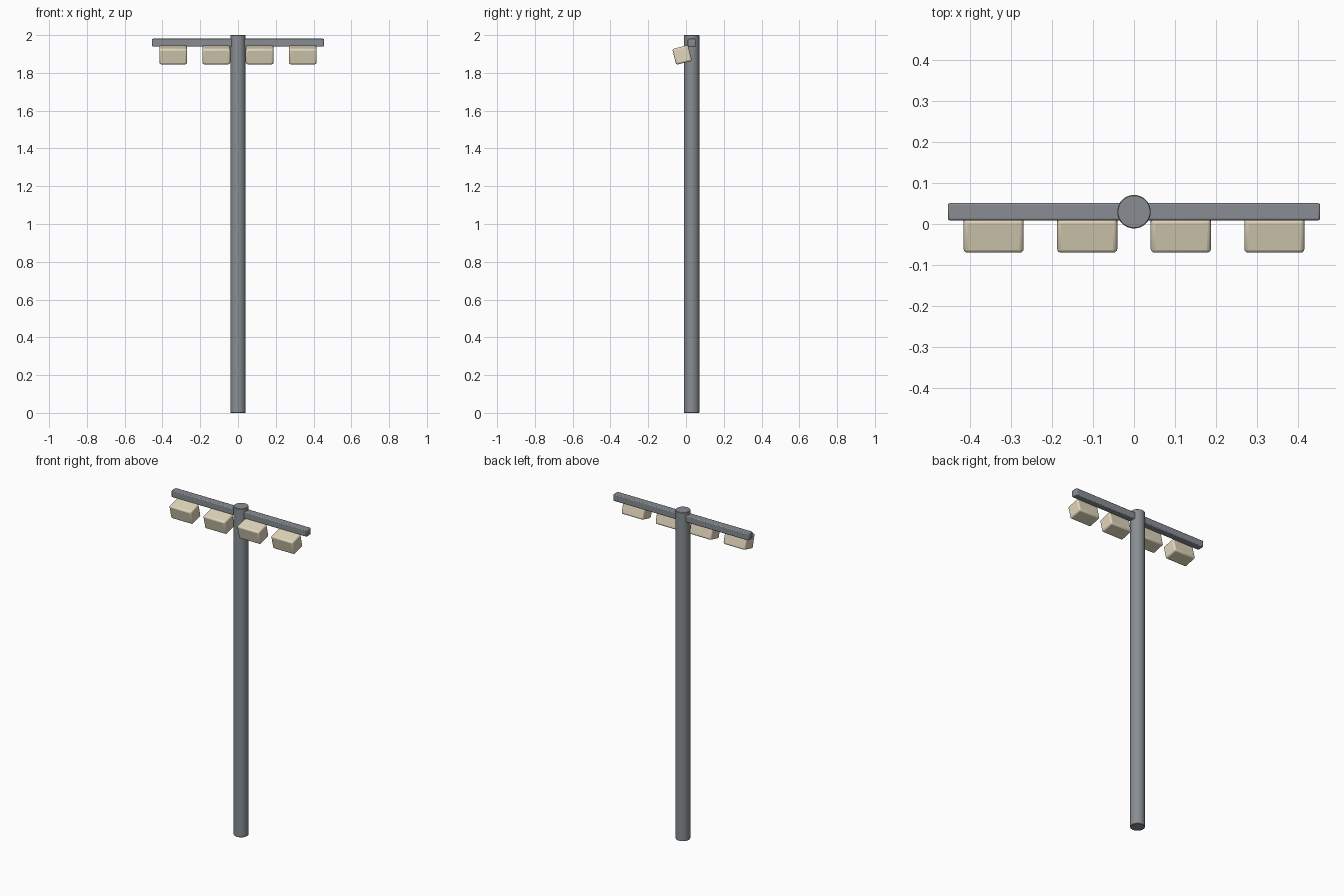
import bpy
from math import radians

if "Cube" in bpy.data.objects:
    bpy.data.objects.remove(bpy.data.objects["Cube"])

metal = bpy.data.materials.new("grey_metal")
metal.diffuse_color = (0.25, 0.27, 0.29, 1)
metal.use_nodes = True
metal.node_tree.nodes["Principled BSDF"].inputs["Base Color"].default_value = metal.diffuse_color
cream = bpy.data.materials.new("cream_lamp")
cream.diffuse_color = (0.75, 0.68, 0.50, 1)
cream.use_nodes = True
cream.node_tree.nodes["Principled BSDF"].inputs["Base Color"].default_value = cream.diffuse_color


def finish(ob, name, mat, bevel, segments):
    ob.name = name
    ob.data.materials.append(mat)
    mod = ob.modifiers.new("bevel", 'BEVEL')
    mod.width = bevel
    mod.segments = segments
    mod.limit_method = 'ANGLE'
    mod.angle_limit = radians(40)
    bpy.ops.object.shade_smooth_by_angle(angle=radians(35))


def box(name, loc, size, mat, bevel, segments, tilt=0):
    bpy.ops.mesh.primitive_cube_add(size=1, location=loc)
    ob = bpy.context.object
    ob.scale = size
    bpy.ops.object.transform_apply(location=False, rotation=False, scale=True)
    ob.rotation_euler.x = radians(tilt)
    finish(ob, name, mat, bevel, segments)


# Round pole
bpy.ops.mesh.primitive_cylinder_add(vertices=32, radius=0.041, depth=2, location=(0, 0.03, 1))
finish(bpy.context.object, "pole", metal, 0.002, 1)

# Crossbar through the pole top
box("crossbar", (0, 0.03, 1.96), (0.91, 0.042, 0.042), metal, 0.005, 2)

# Four floodlights tilted down toward the front
for i in range(4):
    box(f"lamp_{i + 1}", (-0.343 + i * 0.2287, -0.0205, 1.895),
        (0.147, 0.086, 0.086), cream, 0.010, 3, tilt=14)
